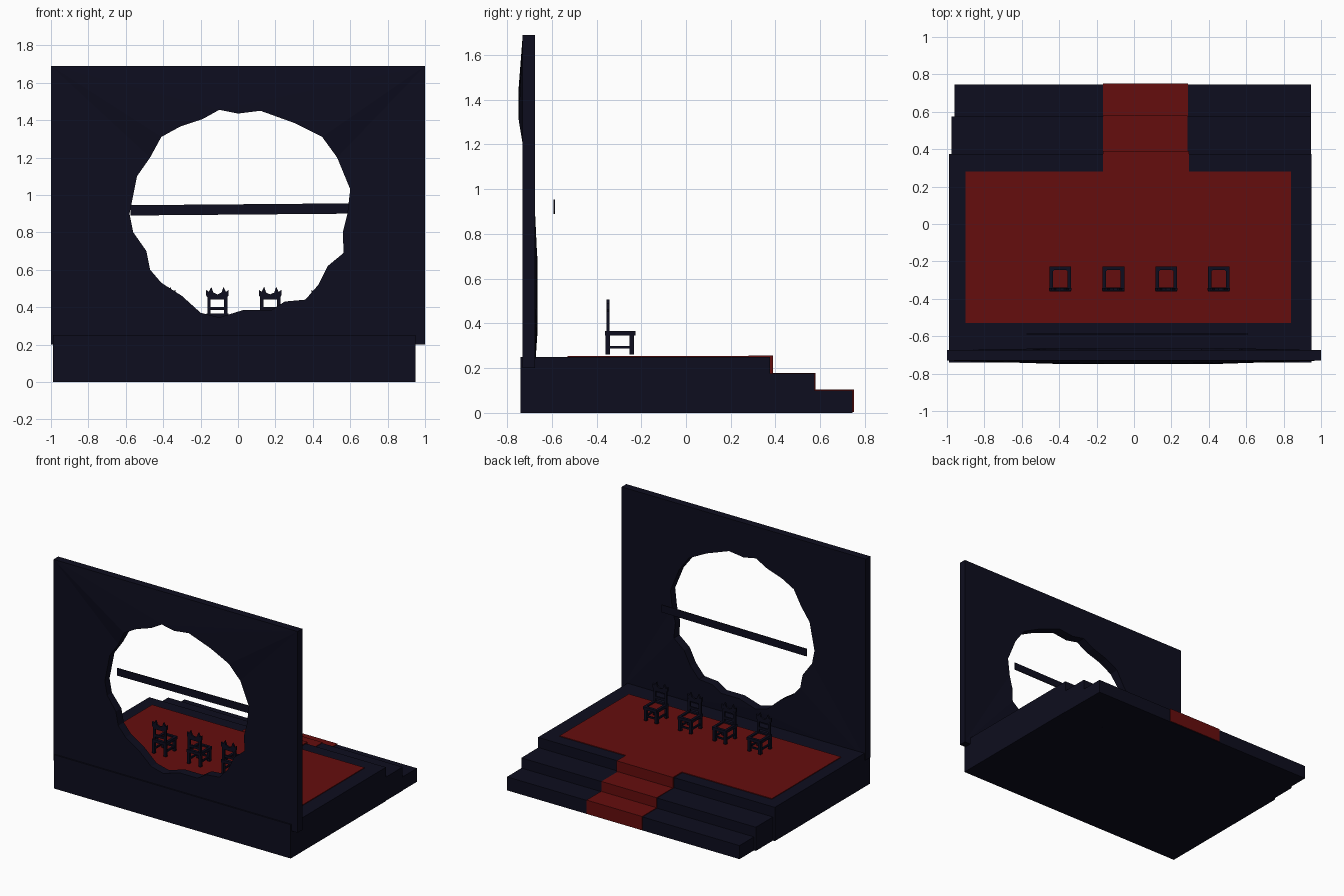
import bpy, bmesh


def material(name, rgb):
    m = bpy.data.materials.new(name)
    m.diffuse_color = (*rgb, 1)
    return m


NAVY = material("dark navy", (0.004, 0.004, 0.013))
RED = material("deep red", (0.13, 0.004, 0.004))


def finish(bm, name, mat):
    bmesh.ops.recalc_face_normals(bm, faces=bm.faces)
    me = bpy.data.meshes.new(name)
    bm.to_mesh(me)
    bm.free()
    me.materials.append(mat)
    ob = bpy.data.objects.new(name, me)
    bpy.context.collection.objects.link(ob)
    return ob


def add_box(bm, x0, x1, y0, y1, z0, z1):
    verts = bmesh.ops.create_cube(bm, size=1)["verts"]
    for v in verts:
        v.co = (x1 if v.co.x > 0 else x0, y1 if v.co.y > 0 else y0, z1 if v.co.z > 0 else z0)
    return verts


def box(name, mat, *dims):
    bm = bmesh.new()
    add_box(bm, *dims)
    return finish(bm, name, mat)


# Platform and two steps
box("platform", NAVY, -0.99, 0.95, -0.74, 0.375, 0, 0.25)
box("upper_step", NAVY, -0.975, 0.947, 0.375, 0.575, 0, 0.175)
box("lower_step", NAVY, -0.96, 0.945, 0.575, 0.745, 0, 0.10)

# Carpet and the runner folding down the steps
box("carpet", RED, -0.90, 0.84, -0.53, 0.28, 0.25, 0.255)
box("runner_top", RED, -0.165, 0.295, 0.28, 0.39, 0.25, 0.257)
box("runner_riser_upper", RED, -0.165, 0.295, 0.375, 0.39, 0.175, 0.257)
box("runner_upper_step", RED, -0.165, 0.287, 0.385, 0.58, 0.175, 0.179)
box("runner_riser_middle", RED, -0.165, 0.287, 0.575, 0.58, 0.10, 0.179)
box("runner_lower_step", RED, -0.165, 0.29, 0.575, 0.75, 0.10, 0.105)
box("runner_riser_lower", RED, -0.165, 0.29, 0.745, 0.75, 0.003, 0.105)

# Back wall with an irregular round opening
opening = [(-0.10, 1.455), (0, 1.435), (0.12, 1.45), (0.30, 1.385), (0.45, 1.31), (0.53, 1.20),
           (0.60, 1.03), (0.585, 0.90), (0.56, 0.80), (0.565, 0.69), (0.48, 0.62), (0.43, 0.52),
           (0.36, 0.44), (0.25, 0.43), (0.18, 0.385), (0.03, 0.385), (-0.10, 0.345), (-0.20, 0.37),
           (-0.30, 0.46), (-0.41, 0.53), (-0.47, 0.60), (-0.49, 0.70), (-0.56, 0.80), (-0.58, 0.90),
           (-0.54, 1.10), (-0.47, 1.20), (-0.41, 1.31), (-0.31, 1.365), (-0.19, 1.405)]
outline = [(-1, 0.2), (1, 0.2), (1, 1.69), (-1, 1.69)]
bm = bmesh.new()
for loop in (outline, opening):
    ring = [bm.verts.new((x, -0.73, z)) for x, z in loop]
    for a, b in zip(ring, ring[1:] + ring[:1]):
        bm.edges.new((a, b))
bmesh.ops.triangle_fill(bm, edges=bm.edges[:], use_beauty=True, normal=(0, -1, 0))
made = bmesh.ops.extrude_face_region(bm, geom=bm.faces[:])["geom"]
for v in made:
    if isinstance(v, bmesh.types.BMVert):
        v.co.y = -0.675
# Rim leans forward at the top and back at the bottom
for v in bm.verts:
    if abs(v.co.x) < 0.9:
        if v.co.y < -0.7 and v.co.z > 1.3:
            v.co.y -= 0.018
        elif v.co.y > -0.7 and v.co.z < 0.7:
            v.co.y += 0.01
finish(bm, "wall", NAVY)

# Slim beam across the opening
bm = bmesh.new()
for v in add_box(bm, -0.575, 0.61, -0.592, -0.586, 0.89, 0.945):
    if v.co.x > 0:
        v.co.z += 0.01
finish(bm, "beam", NAVY)


# Chairs facing the steps
def chair(cx, index):
    bm = bmesh.new()
    for s in (-1, 1):
        def side(xa, xb, *rest):
            xs = sorted((cx + s * xa, cx + s * xb))
            return add_box(bm, *xs, *rest)
        side(0.037, 0.057, -0.36, -0.34, 0.262, 0.365)      # rear leg
        side(0.034, 0.054, -0.252, -0.232, 0.262, 0.36)     # front leg
        side(0.040, 0.052, -0.345, -0.245, 0.288, 0.300)    # stretcher
        side(0.039, 0.058, -0.362, -0.228, 0.345, 0.366)    # seat side
        side(0.036, 0.054, -0.356, -0.342, 0.36, 0.46)      # back post
    add_box(bm, cx - 0.055, cx + 0.055, -0.362, -0.340, 0.345, 0.366)
    add_box(bm, cx - 0.055, cx + 0.055, -0.246, -0.226, 0.345, 0.366)
    add_box(bm, cx - 0.045, cx + 0.045, -0.247, -0.237, 0.288, 0.300)
    add_box(bm, cx - 0.045, cx + 0.045, -0.355, -0.343, 0.385, 0.402)
    # Horned top rail
    half = [(0, 0.442), (0.045, 0.442), (0.060, 0.462), (0.060, 0.492), (0.046, 0.482),
            (0.032, 0.508), (0.022, 0.478), (0, 0.468)]
    pts = half + [(-x, z) for x, z in half[-2:0:-1]]
    face = bm.faces.new([bm.verts.new((cx + x, -0.356, z)) for x, z in pts])
    top = bmesh.ops.extrude_face_region(bm, geom=[face])["geom"]
    for v in top:
        if isinstance(v, bmesh.types.BMVert):
            v.co.y = -0.343
    finish(bm, f"chair_frame_{index}", NAVY)
    box(f"chair_seat_{index}", RED, cx - 0.04, cx + 0.04, -0.342, -0.244, 0.348, 0.356)


for i, x in enumerate((-0.395, -0.11, 0.172, 0.453)):
    chair(x, i + 1)
